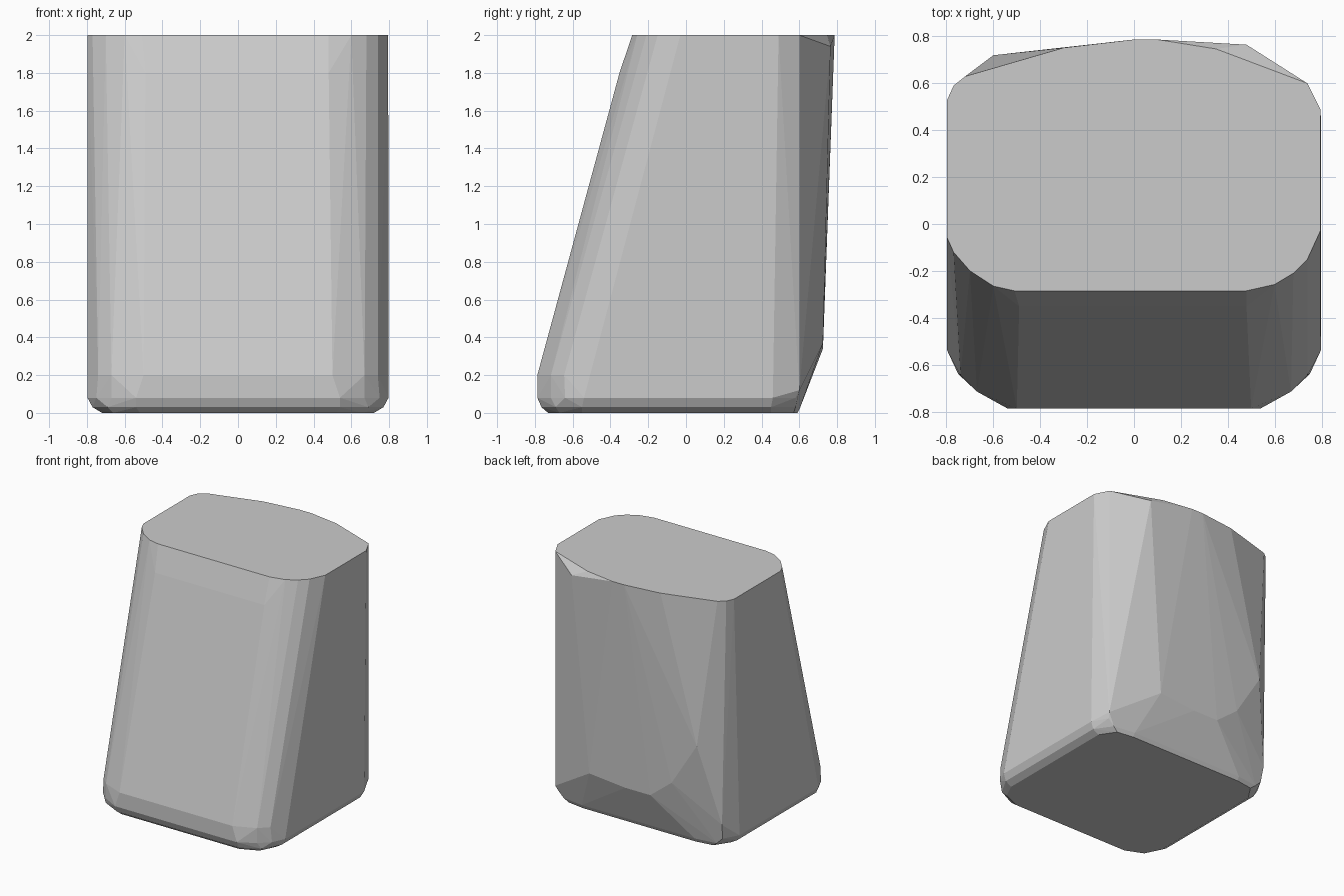
import bpy, bmesh

if "Cube" in bpy.data.objects:
    bpy.data.objects.remove(bpy.data.objects["Cube"])

# Outline of the flat top, read counter-clockwise from the back left
top = [(-.797, .53), (-.77, .59), (-.72, .63), (-.3, .752), (0, .787), (.1, .787),
       (.35, .747), (.74, .6), (.795, .49), (.795, -.03), (.74, -.15), (.68, -.21),
       (.6, -.258), (.48, -.285), (-.51, -.285), (-.6, -.265), (-.7, -.2),
       (-.77, -.12), (-.797, -.06)]

# Rounded base: half outlines at rising heights, mirrored across x
base = {
    0.0: [(.72, -.55), (.66, -.67), (.52, -.73), (.72, .45), (.64, .57), (.5, .59)],
    .03: [(.77, -.55), (.69, -.69), (.54, -.765), (.77, .45), (.68, .58), (.5, .605)],
    .08: [(.797, -.54), (.75, -.64), (.67, -.715), (.54, -.787), (.797, .46), (.73, .58)],
    .2: [(.74, -.645), (.67, -.715), (.5, -.787)],
}

# Uneven facets of the bulging back
back = [(.48, .765, 1.94), (-.6, .72, .84), (-.38, .725, .49), (-.19, .725, .34),
        (.03, .725, .34), (.35, .725, .37), (.74, .6, .12), (-.74, .6, .2)]

points = [(x, y, 2) for x, y in top] + back
for z, half in base.items():
    points += [(s * x, y, z) for x, y in half for s in (-1, 1)]
# Slight bend near the top of the sloping front
points += [(x, -.352, 1.8) for x in (-.49, .48)]

# Wrap the outlines in one faceted skin
bm = bmesh.new()
for p in points:
    bm.verts.new(p)
hull = bmesh.ops.convex_hull(bm, input=bm.verts[:])
loose = {g for g in hull["geom_interior"] + hull["geom_unused"]
         if isinstance(g, bmesh.types.BMVert)}
bmesh.ops.delete(bm, geom=list(loose), context='VERTS')
bmesh.ops.dissolve_limit(bm, angle_limit=.02, verts=bm.verts[:], edges=bm.edges[:])
bmesh.ops.recalc_face_normals(bm, faces=bm.faces[:])

mesh = bpy.data.meshes.new("sloped_block")
bm.to_mesh(mesh)
bm.free()
block = bpy.data.objects.new("sloped_block", mesh)
bpy.context.collection.objects.link(block)
